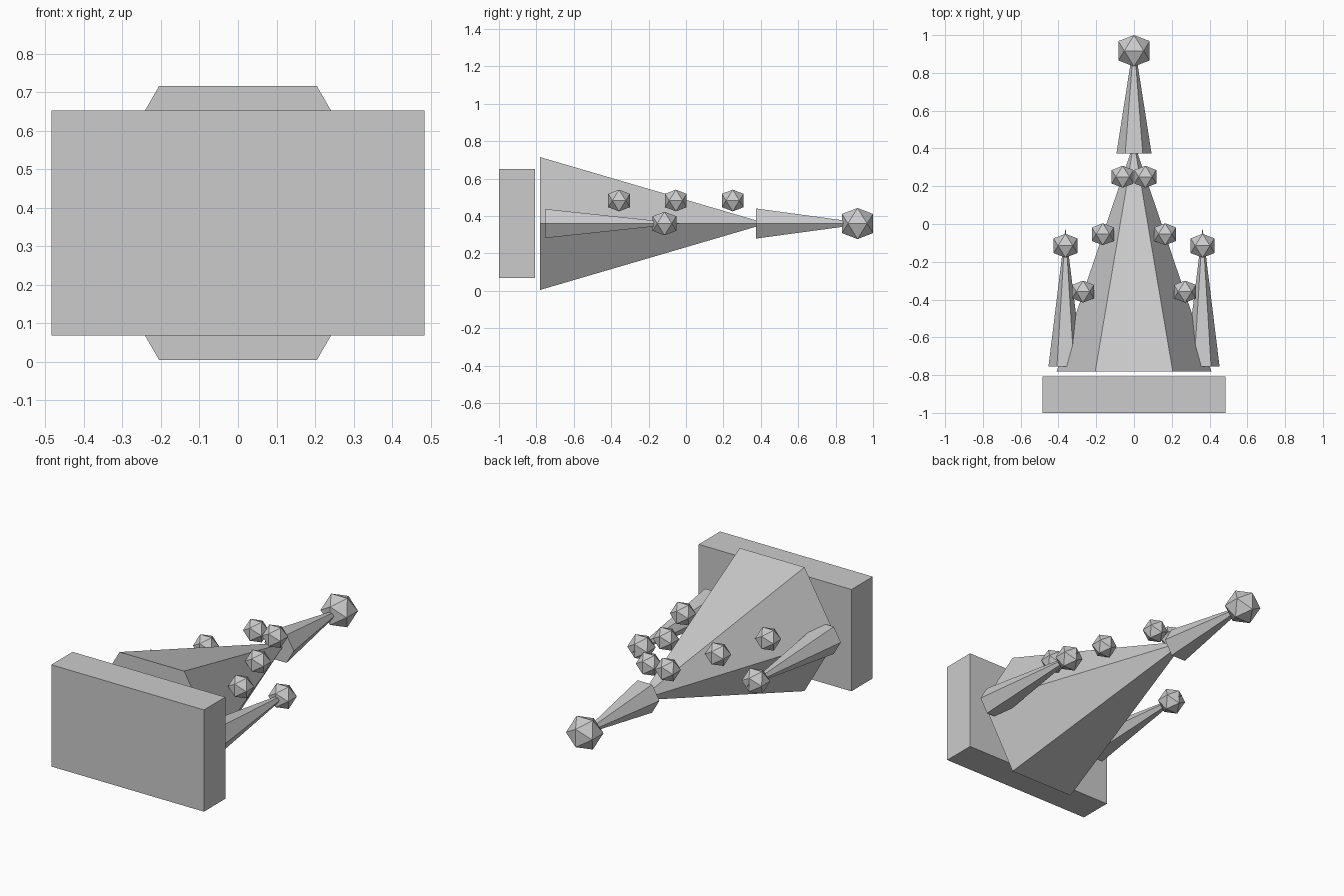
import bpy
import bmesh
import math

cube = bpy.data.objects.get("Cube")
if cube:
    bpy.data.objects.remove(cube, do_unlink=True)

GREY = (0.6, 0.6, 0.6, 1.0)
MID_Z = 0.36      # height of the central axis
STUD_Z = 0.483    # height of the studs

stone = bpy.data.materials.new("plain grey")
stone.diffuse_color = GREY
stone.use_nodes = True
stone.node_tree.nodes["Principled BSDF"].inputs["Base Color"].default_value = GREY


def finish(name, bm, location):
    bmesh.ops.recalc_face_normals(bm, faces=bm.faces)
    mesh = bpy.data.meshes.new(name)
    bm.to_mesh(mesh)
    bm.free()
    mesh.materials.append(stone)
    obj = bpy.data.objects.new(name, mesh)
    obj.location = location
    bpy.context.collection.objects.link(obj)
    return obj


def block(name, size, location):
    bm = bmesh.new()
    bmesh.ops.create_cube(bm, size=1)
    bmesh.ops.scale(bm, vec=size, verts=bm.verts)
    return finish(name, bm, location)


def hex_spike(name, x, y_base, y_tip, r_base, r_tip):
    """Six-sided taper pointing to +y, with corners on the x axis."""
    bm = bmesh.new()
    rings = []
    for y, r in ((0, r_base), (y_tip - y_base, r_tip)):
        angles = [math.tau * i / 6 for i in range(6)]
        rings.append([bm.verts.new((r * math.cos(a), y, r * math.sin(a)))
                      for a in angles])
    base, tip = rings
    for i in range(6):
        j = (i + 1) % 6
        bm.faces.new((base[i], base[j], tip[j], tip[i]))
    bm.faces.new(base)
    bm.faces.new(tip)
    return finish(name, bm, (x, y_base, MID_Z))


def gem_ball(name, location, half_width):
    """Twenty-sided ball whose extents are equal on all three axes."""
    bm = bmesh.new()
    t = half_width
    s = half_width * 2 / (1 + math.sqrt(5))
    for a in (-s, s):
        for b in (-t, t):
            for co in ((a, 0, b), (0, b, a), (b, a, 0)):
                bm.verts.new(co)
    bmesh.ops.convex_hull(bm, input=bm.verts)
    return finish(name, bm, location)


# Slab at the front and the main tapered body
block("base_slab", (0.968, 0.193, 0.583), (0, -0.903, MID_Z))
hex_spike("main_body", 0, -0.78, 0.382, 0.41, 0.017)

# Spire on the nose with its end ball
hex_spike("nose_spire", 0, 0.373, 0.955, 0.093, 0.002)
gem_ball("nose_ball", (0, 0.917, MID_Z), 0.083)

# Side spires, their balls and the rows of studs
for side, sx in (("left", 1), ("right", -1)):
    hex_spike(side + "_side_spire", sx * 0.363, -0.755, -0.03, 0.09, 0.001)
    gem_ball(side + "_side_ball", (sx * 0.363, -0.115, MID_Z), 0.063)
    for n, (x, y) in enumerate(((0.27, -0.358), (0.165, -0.054), (0.06, 0.25))):
        gem_ball(f"{side}_stud_{n + 1}", (sx * x, y, STUD_Z), 0.058)
